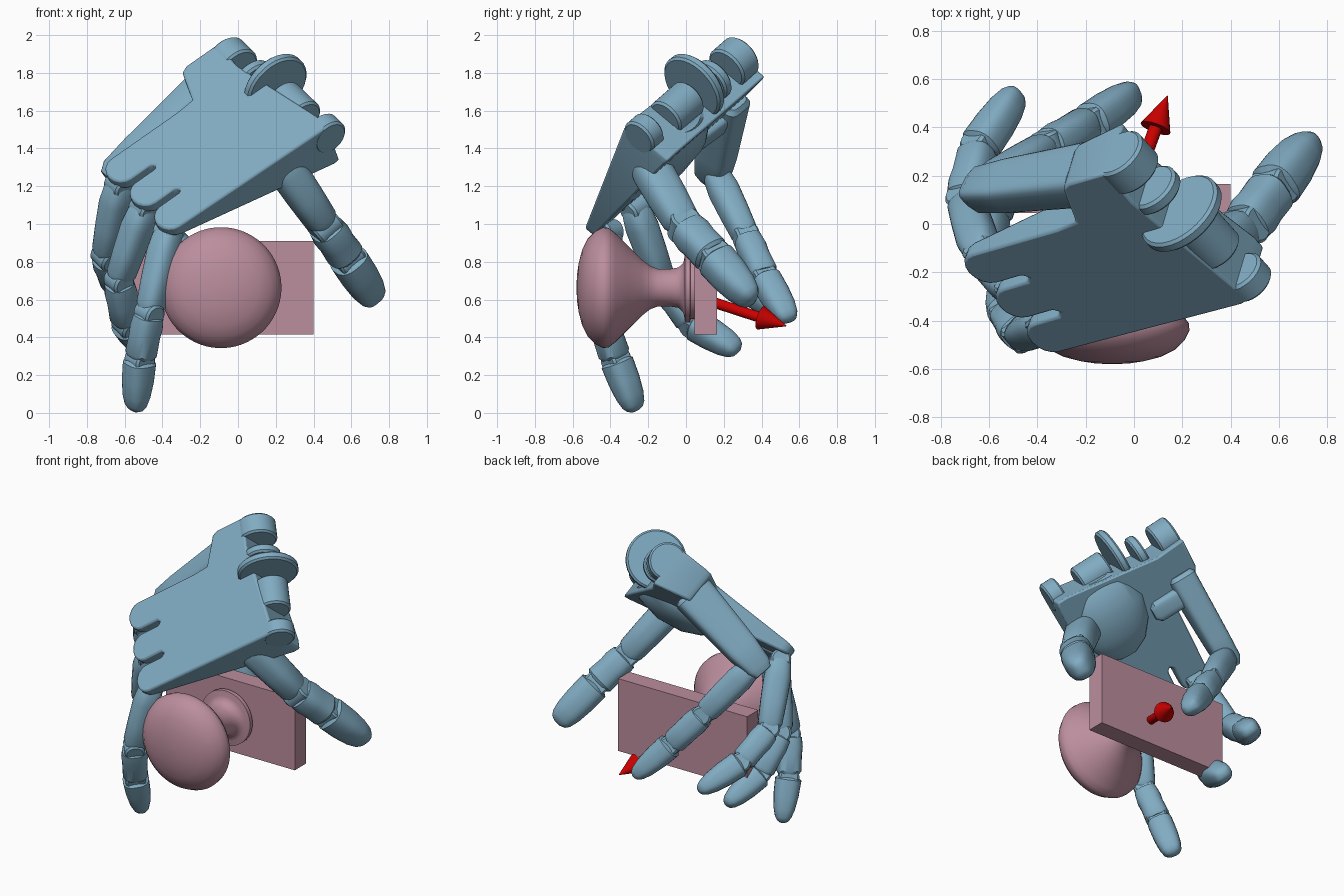
import bpy, bmesh
from math import pi, sin, cos
from mathutils import Vector as Vec

if "Cube" in bpy.data.objects:
    bpy.data.objects.remove(bpy.data.objects["Cube"])


def material(name, col):
    m = bpy.data.materials.new(name)
    m.diffuse_color = (*col, 1)
    m.use_nodes = True
    m.node_tree.nodes["Principled BSDF"].inputs["Base Color"].default_value = m.diffuse_color
    return m


BLUE = material("blue_metal", (0.22, 0.41, 0.54))
PINK = material("pink", (0.50, 0.27, 0.34))
RED = material("red", (0.6, 0.0, 0.0))

# Palm frame: U to the wrist, V to the little finger, N out of the hand's back
A = Vec((-0.40, -0.50, 1.0))
U = Vec((0.797, 0.230, 0.558)).normalized()
N = Vec((-0.222, -0.748, 0.626)).normalized()
V = N.cross(U).normalized()


def P(u, v, d):
    return A + U * u + V * v - N * d


def finish(name, bm, mat, angle=35, bevel=0):
    bmesh.ops.recalc_face_normals(bm, faces=bm.faces)
    me = bpy.data.meshes.new(name)
    bm.to_mesh(me)
    bm.free()
    me.materials.append(mat)
    ob = bpy.data.objects.new(name, me)
    bpy.context.collection.objects.link(ob)
    if bevel:
        b = ob.modifiers.new("bevel", 'BEVEL')
        b.width, b.segments, b.limit_method = bevel, 2, 'ANGLE'
    bpy.ops.object.select_all(action='DESELECT')
    ob.select_set(True)
    bpy.context.view_layer.objects.active = ob
    bpy.ops.object.shade_smooth_by_angle(angle=angle * pi / 180)
    return ob


def loft(name, p, q, axis, prof, mat=BLUE, power=1.0, sides=24):
    """Skin rounded sections (t, half width, half height) from p to q."""
    p, q = Vec(p), Vec(q)
    z = (q - p).normalized()
    x = (axis - z * axis.dot(z)).normalized()
    y = z.cross(x)
    bm = bmesh.new()
    rings = []
    for t, rx, ry in prof:
        ring = []
        for i in range(sides):
            a = 2 * pi * (i + 0.5) / sides
            c, s = cos(a), sin(a)
            c = abs(c) ** power * (1 if c > 0 else -1)
            s = abs(s) ** power * (1 if s > 0 else -1)
            ring.append(bm.verts.new(p.lerp(q, t) + x * (rx * c) + y * (ry * s)))
        rings.append(ring)
    for r0, r1 in zip(rings, rings[1:]):
        for i in range(sides):
            j = (i + 1) % sides
            bm.faces.new((r0[i], r0[j], r1[j], r1[i]))
    bm.faces.new(rings[0])
    bm.faces.new(rings[-1])
    return finish(name, bm, mat)


def drum(name, c, axis, r, half):
    """Short chamfered cylinder along an axis, for hinges and wrist tabs."""
    axis = axis.normalized()
    e = 0.012
    return loft(name, c - axis * half, c + axis * half, axis.orthogonal(),
                [(0, r - e, r - e), (e / half / 2, r, r),
                 (1 - e / half / 2, r, r), (1, r - e, r - e)], sides=32)


# Palm: outline with three knuckle tabs, thicker towards the wrist
outline = []
tabs = (0.02, 0.25, 0.48)
for k, c in enumerate(tabs):
    for i in range(9):
        a = -pi / 2 + pi * i / 8
        outline.append((0.06 - 0.08 * cos(a), c + 0.095 * sin(a)))
    if k < 2:
        m = c + 0.115
        outline += [(0.19, m - 0.02), (0.21, m), (0.19, m + 0.02)]
outline += [(0.50, 0.575), (0.61, 0.585), (0.68, 0.78), (0.72, 0.80),
            (0.93, 0.80), (0.92, 0.60), (1.03, -0.02), (1.03, -0.09),
            (0.99, -0.10)]
bm = bmesh.new()
top = [bm.verts.new(P(u, v, 0)) for u, v in outline]
low = [bm.verts.new(P(u, v, 0.06 + 0.235 * u)) for u, v in outline]
bm.faces.new(top)
bm.faces.new(low[::-1])
for i in range(len(top)):
    j = (i + 1) % len(top)
    bm.faces.new((top[i], top[j], low[j], low[i]))
finish("palm", bm, BLUE, bevel=0.012)

# Wrist tabs and the large wrist disc
for i, (u, v0, v1, d, r) in enumerate([
        (1.02, -0.10, 0.0, 0.10, 0.10), (1.0, 0.12, 0.33, 0.11, 0.105),
        (1.01, 0.375, 0.43, 0.08, 0.19), (0.96, 0.51, 0.57, 0.11, 0.115),
        (0.945, 0.66, 0.80, 0.11, 0.12)]):
    drum("wrist_disc" if i == 2 else f"wrist_tab_{i}",
         P(u, (v0 + v1) / 2, d), V, r, (v1 - v0) / 2)

# Little finger's own palm bar, its bracket and the palm's raised heel
loft("little_palm_bar", P(0.72, 0.69, 0.15), P(0.05, 0.68, 0.27), V,
     [(0, 0.07, 0.11), (0.04, 0.09, 0.13), (0.7, 0.08, 0.105),
      (0.93, 0.075, 0.085), (1, 0.05, 0.06)], power=0.45)
loft("bar_bracket", P(0.60, 0.42, 0.19), P(0.60, 0.70, 0.20), U,
     [(0, 0.04, 0.04), (0.1, 0.07, 0.06), (1, 0.07, 0.07)], power=0.5)
loft("palm_heel", P(0.45, 0.16, 0.17), P(1.0, 0.20, 0.20), V,
     [(0, 0.06, 0.02), (0.1, 0.15, 0.06), (0.3, 0.22, 0.11), (0.6, 0.25, 0.13),
      (0.9, 0.20, 0.10), (1, 0.1, 0.05)])

# Finger links: near, middle and tip sections
NEAR = [(-0.05, .05, .05), (.03, .072, .07), (.25, .08, .085), (.6, .076, .082),
        (.9, .07, .076), (.98, .055, .06)]
MID = [(.04, .058, .058), (.08, .072, .075), (.3, .078, .082), (.5, .074, .078),
       (.86, .078, .078), (.93, .066, .066)]
TIP = [(.0, .06, .064), (.05, .08, .082), (.4, .079, .078), (.7, .072, .066),
       (.88, .060, .050), (.96, .045, .034), (1, .02, .014)]


def finger(name, pts, axis, scale=1.0):
    pts = [Vec(p) for p in pts]
    for part, prof, p, q in zip(("near", "middle", "tip"), (NEAR, MID, TIP), pts, pts[1:]):
        loft(f"{name}_{part}", p, q, axis,
             [(t, a * scale, b * scale) for t, a, b in prof], power=0.75)
    for i, p in enumerate(pts[:3]):
        z = (pts[i + 1] - p).normalized()
        drum(f"{name}_hinge_{i}", p, axis - z * axis.dot(z), 0.064 * scale, 0.062 * scale)


finger("index_finger", [P(0.02, 0.015, 0.1), (-0.47, -0.455, 0.53),
                        (-0.52, -0.37, 0.28), (-0.545, -0.265, 0.01)], V)
finger("middle_finger", [P(0.02, 0.245, 0.1), (-0.63, -0.13, 0.70),
                         (-0.59, 0.04, 0.47), (-0.50, 0.28, 0.33)], V)
finger("ring_finger", [P(0.02, 0.475, 0.1), (-0.70, 0.10, 0.83),
                       (-0.64, 0.32, 0.67), (-0.48, 0.55, 0.52)], V)
finger("little_finger", [(-0.61, 0.16, 1.26), (-0.36, 0.32, 0.93),
                         (-0.18, 0.42, 0.71), (0.01, 0.55, 0.49)], V)
finger("thumb", [(0.20, -0.23, 1.37), (0.46, -0.01, 0.99),
                 (0.58, 0.15, 0.82), (0.73, 0.355, 0.59)], U, 1.25)

# Door knob turned about the y axis
knob = [(.005, -.58), (.07, -.577), (.13, -.568), (.2, -.55), (.26, -.52),
        (.3, -.48), (.32, -.44), (.317, -.41), (.29, -.375), (.225, -.31),
        (.15, -.235), (.115, -.19), (.1, -.15), (.1, -.08), (.107, -.04),
        (.13, -.015), (.15, -.01), (.185, -.005), (.185, .022), (.165, .024),
        (.165, .05)]
loft("door_knob", (-0.09, 0, 0.663), (-0.09, 1, 0.663), Vec((1, 0, 0)),
     [(y, r, r) for r, y in knob], PINK, sides=64)

# Door plate
bm = bmesh.new()
bmesh.ops.create_cube(bm, size=1)
for v in bm.verts:
    v.co = (-0.09 + v.co.x * 0.98, 0.105 + v.co.y * 0.12, 0.663 + v.co.z * 0.496)
finish("door_plate", bm, PINK)

# Direction arrow
loft("direction_arrow", (-0.02, 0.10, 0.60), (0.138, 0.53, 0.46), Vec((0, 0, 1)),
     [(0, .028, .028), (.69, .028, .028), (.69, .065, .065), (1, .002, .002)], RED)
